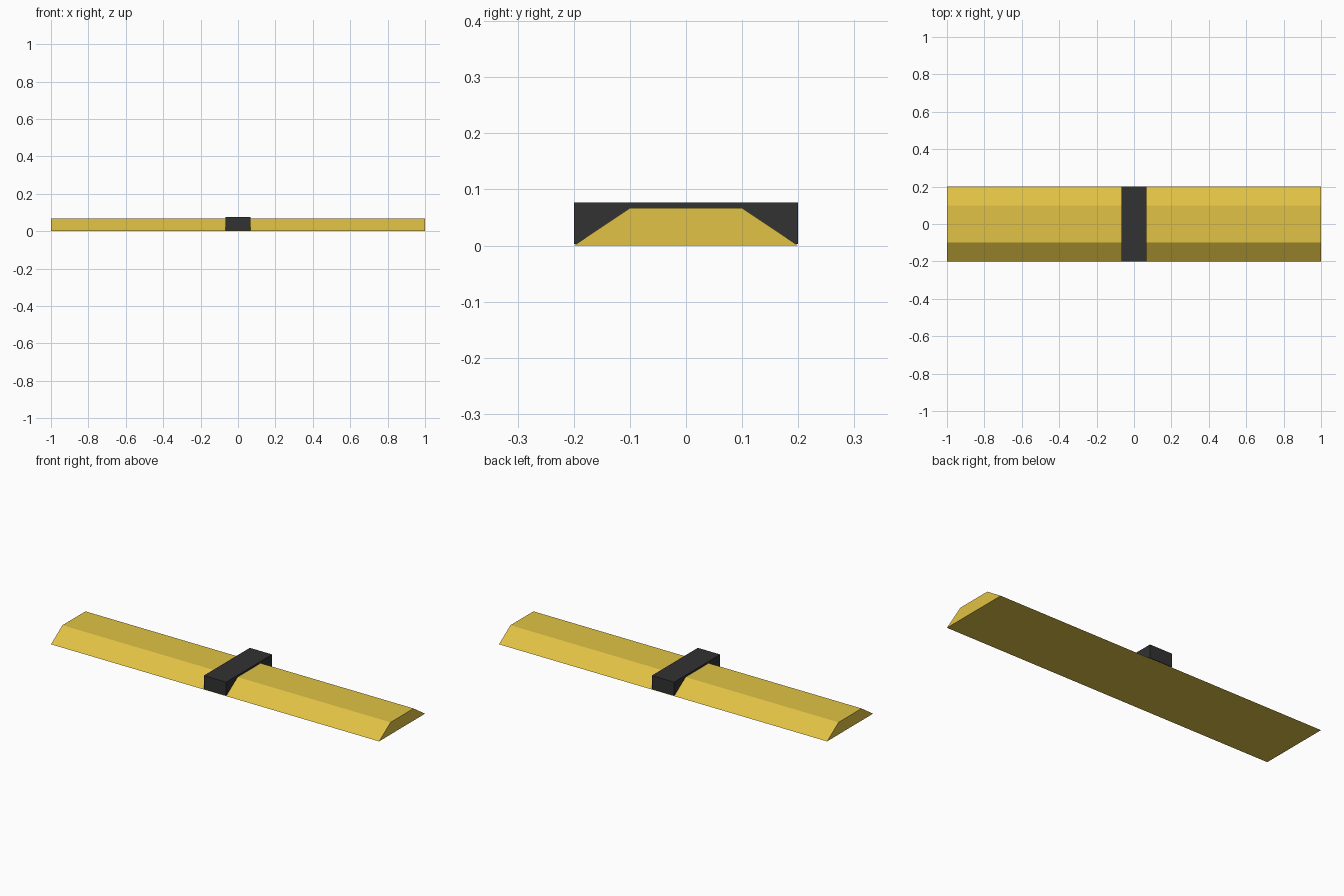
import bpy
import bmesh

cube = bpy.data.objects.get("Cube")
if cube:
    bpy.data.objects.remove(cube, do_unlink=True)


def material(name, rgb):
    mat = bpy.data.materials.new(name)
    mat.use_nodes = True
    mat.diffuse_color = (*rgb, 1)
    mat.node_tree.nodes["Principled BSDF"].inputs["Base Color"].default_value = (*rgb, 1)
    return mat


def extrude_profile(name, profile, half_length, mat):
    """Sweep a (y, z) outline along x, centred on the origin."""
    bm = bmesh.new()
    face = bm.faces.new([bm.verts.new((-half_length, y, z)) for y, z in profile])
    swept = bmesh.ops.extrude_face_region(bm, geom=[face])["geom"]
    verts = [v for v in swept if isinstance(v, bmesh.types.BMVert)]
    bmesh.ops.translate(bm, verts=verts, vec=(2 * half_length, 0, 0))
    bmesh.ops.recalc_face_normals(bm, faces=bm.faces)
    mesh = bpy.data.meshes.new(name)
    bm.to_mesh(mesh)
    bm.free()
    mesh.materials.append(mat)
    obj = bpy.data.objects.new(name, mesh)
    bpy.context.collection.objects.link(obj)
    return obj


yellow = material("warm_yellow", (0.75, 0.54, 0.058))
black = material("charcoal_black", (0.032, 0.032, 0.032))

# Long bar with sloped front and back
extrude_profile("sloped_bar", [(-0.2, 0), (0.2, 0), (0.1, 0.067), (-0.1, 0.067)], 1.0, yellow)

# Square block across the middle
extrude_profile("centre_band", [(-0.2, 0.003), (0.2, 0.003), (0.2, 0.077), (-0.2, 0.077)], 0.068, black)
